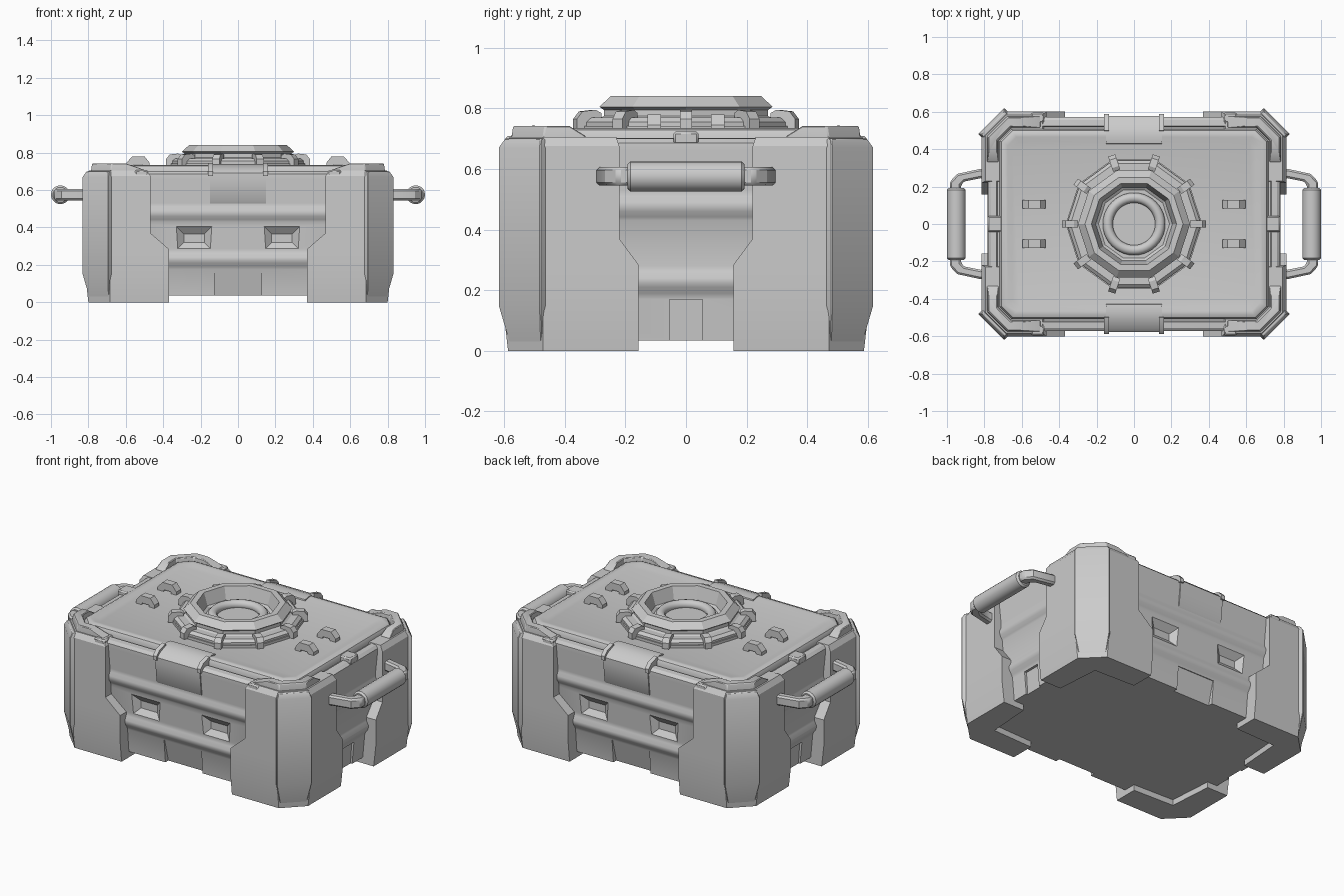
import bpy, bmesh
from math import cos, sin, tau, radians

old = bpy.data.objects.get("Cube")
if old:
    bpy.data.objects.remove(old, do_unlink=True)

grey = bpy.data.materials.new("plain grey")
grey.use_nodes = True
GREY = (0.6, 0.6, 0.6, 1)
grey.diffuse_color = GREY
grey.node_tree.nodes["Principled BSDF"].inputs["Base Color"].default_value = GREY


def loft(name, rings, closed=False, bevel=0, mirror=()):
    """Skin equal-length rings; cap the ends, or join last to first if closed."""
    bm = bmesh.new()
    rows = [[bm.verts.new(p) for p in ring] for ring in rings]
    pairs = list(zip(rows, rows[1:]))
    if closed:
        pairs.append((rows[-1], rows[0]))
    else:
        bm.faces.new(rows[0])
        bm.faces.new(rows[-1])
    for a, b in pairs:
        for i in range(len(a)):
            j = (i + 1) % len(a)
            bm.faces.new((a[i], a[j], b[j], b[i]))
    bmesh.ops.recalc_face_normals(bm, faces=bm.faces)
    mesh = bpy.data.meshes.new(name)
    bm.to_mesh(mesh)
    bm.free()
    mesh.materials.append(grey)
    ob = bpy.data.objects.new(name, mesh)
    bpy.context.collection.objects.link(ob)
    if bevel:
        mod = ob.modifiers.new("Bevel", "BEVEL")
        mod.width, mod.segments = bevel, 1
        mod.limit_method, mod.angle_limit = "ANGLE", radians(35)
    if mirror:
        mod = ob.modifiers.new("Mirror", "MIRROR")
        mod.use_axis = ("x" in mirror, "y" in mirror, False)
    return ob


def prism(name, pts, lo, hi, axis="z", **kw):
    """Extrude a flat outline along an axis."""
    place = {"z": lambda a, b, t: (a, b, t), "x": lambda a, b, t: (t, a, b),
             "y": lambda a, b, t: (a, t, b)}[axis]
    return loft(name, [[place(a, b, t) for a, b in pts] for t in (lo, hi)], **kw)


def box(name, x, y, z, **kw):
    return prism(name, [(x[0], y[0]), (x[1], y[0]), (x[1], y[1]), (x[0], y[1])], *z, **kw)


def lathe(name, profile, sides, **kw):
    """Turn a closed (radius, z) profile about the vertical axis."""
    return loft(name, [[(r * cos(tau * i / sides), r * sin(tau * i / sides), z)
                        for r, z in profile] for i in range(sides)], closed=True, **kw)


def octagon(hx, hy, c, z):
    q = [(hx, hy - c), (hx - c, hy)]
    q += [(-x, y) for x, y in reversed(q)]
    q += [(-x, -y) for x, y in q]
    return [(x, y, z) for x, y in q]


# Ribbed body and raised lid: (height, inset) from the widest outline
profile = [(.035, .058), (.175, .045), (.19, .04), (.21, .026), (.225, .02), (.24, .02),
           (.262, .032), (.28, .034), (.43, .026), (.442, .021), (.46, .009), (.475, .005),
           (.49, .006), (.51, .016), (.53, .017), (.66, .003), (.685, .004), (.70, .02),
           (.703, .05), (.693, .056), (.693, .066), (.714, .068), (.728, .076),
           (.735, .09), (.733, .11), (.726, .135)]
body = loft("body", [octagon(.785 - d, .575 - d, .09 - d * .4, z) for z, d in profile])


# Recesses cut in the walls, flaring outwards, deeper by slope at their foot
def cutter(x0, x1, z0, z1, depth, flare, slope, side, along):
    rings = []
    for d, f, s in ((depth, 0, slope), (.63 if along == "x" else .85, flare, 0)):
        ring = [(x0 - f, z0 - f, d - s), (x1 + f, z0 - f, d - s),
                (x1 + f, z1 + f, d), (x0 - f, z1 + f, d)]
        rings.append([(a, side * e, z) if along == "x" else (side * e, a, z)
                      for a, z, e in ring])
    return loft("recess_cutter", rings)


cutters = []
for s in (-1, 1):
    for x0, x1 in ((-.29, -.18), (.18, .29)):
        cutters.append(cutter(x0, x1, .32, .365, .515, .14, 0, s, "x"))
    cutters.append(cutter(-.125, .125, .02, .175, .525, 0, .04, s, "x"))
    cutters.append(cutter(-.055, .055, .02, .17, .725, 0, .01, s, "y"))
for cut in cutters:
    cut.hide_render = True
    mod = body.modifiers.new("Recess", "BOOLEAN")
    mod.object, mod.solver = cut, "EXACT"
bpy.context.view_layer.update()
baked = bpy.data.meshes.new_from_object(
    body.evaluated_get(bpy.context.evaluated_depsgraph_get()))
body.modifiers.clear()
body.data = baked
for cut in cutters:
    bpy.data.objects.remove(cut, do_unlink=True)

# Corner armour, stepped narrower above the waist
rings = []
for z, xa, ya, d in ((0, .37, .157, .015), (.13, .37, .157, 0), (.285, .37, .157, 0),
                     (.37, .468, .22, 0), (.675, .468, .22, 0), (.705, .49, .23, .02)):
    x, y = .815 - d, .602 - d
    rings.append([(xa, y, z), (.685, y, z), (x, .472, z), (x, ya, z),
                  (.66, ya, z), (.64, .43, z), (xa, .44, z)])
loft("corner_armour", rings, mirror="xy")

# Slanted guard plate on each corner edge: (height, half width, push outwards)
rings = []
for z, w, out in ((0, .07, -.032), (.15, .098, .002), (.67, .098, .002), (.70, .085, -.015)):
    k = .5 ** .5
    rings.append([(.762 + (o + t) * k, .549 + (o - t) * k, z)
                  for o, t in ((-.05, -w), (out, -w), (out, w), (-.05, w))])
loft("corner_guard", rings, mirror="xy", bevel=.003)

# Bent caps over the top corners
cap = [(.50, .575), (.68, .575), (.785, .47), (.785, .33), (.725, .33), (.725, .445),
       (.655, .515), (.50, .515)]
cap_top = [(.60, .57), (.675, .57), (.78, .465), (.78, .385), (.73, .385), (.73, .45),
           (.66, .52), (.60, .52)]
loft("corner_cap", [[(x, y, z) for x, y in pts] for z, pts in
                    ((.69, cap), (.708, cap), (.742, cap_top))], mirror="xy", bevel=.004)
box("armour_top_pad", (.48, .55), (.54, .596), (.66, .708), mirror="xy", bevel=.008)

# Flush lid latches at front and back
latch = [(.545, .51), (.566, .54), (.578, .655), (.578, .69), (.558, .71), (.51, .73),
         (.47, .739), (.43, .733), (.42, .70), (.48, .66)]
prism("latch", latch, -.15, .15, "x", mirror="y")
tab = [(.56, .675), (.587, .675), (.587, .70), (.56, .728), (.50, .745), (.49, .70)]
prism("latch_tab", tab, .135, .16, "x", mirror="xy")
box("side_latch", (.69, .783), (-.042, .042), (.68, .724), mirror="x", bevel=.008)

# Arched loops on the lid
arch = [(.472, .72), (.472, .745), (.50, .78), (.565, .78), (.597, .745), (.597, .72),
        (.56, .72), (.555, .737), (.51, .737), (.505, .72)]
prism("lid_loop", arch, .083, .127, "y", mirror="xy")

# Ten-sided hatch: base, lower band and sloped collar
lathe("hatch_base", [(.02, .715), (.365, .715), (.365, .742), (.02, .742)], 10)
lathe("hatch_band", [(.30, .735), (.358, .735), (.358, .755), (.34, .77), (.30, .77)], 10)
lathe("hatch_collar", [(.19, .735), (.31, .735), (.31, .76), (.285, .775), (.285, .795),
                       (.30, .805), (.262, .84), (.228, .84), (.205, .765), (.19, .755)], 10)

# Clamps at the corners of the hatch
for i in range(10):
    clamp = prism("hatch_clamp", [(.30, .73), (.385, .73), (.385, .765), (.365, .79),
                                  (.32, .795), (.30, .785)], -.02, .02, "y")
    clamp.rotation_euler.z = tau * i / 10

# Round rim and disc in the hatch
lathe("round_rim", [(.14 + .027 * cos(tau * i / 12), .765 + .027 * sin(tau * i / 12))
                    for i in range(12)], 40)
disc = [[(r * cos(tau * i / 40), r * sin(tau * i / 40), z) for i in range(40)]
        for r, z in ((.20, .73), (.20, .755), (.14, .755))]
loft("round_disc", disc)

# Side handles: bent arms and a round grip
arm = [(.74, .235), (.78, .285), (.82, .295), (.945, .268), (.985, .225), (.985, .18),
       (.925, .18), (.925, .21), (.905, .228), (.82, .245), (.79, .235)]
prism("handle_arm", arm, .545, .606, mirror="xy", bevel=.01)
grip = [[(.95 + r * cos(tau * i / 20), y, .575 + r * sin(tau * i / 20)) for i in range(20)]
        for y, r in ((-.193, .04), (-.183, .05), (.183, .05), (.193, .04))]
loft("handle_grip", grip, mirror="x")

# Smooth shading with sharp edges kept; the faceted hatch stays flat
bpy.ops.object.select_all(action="DESELECT")
for ob in bpy.context.collection.objects:
    if (ob.type == "MESH" and grey.name in ob.data.materials
            and not ob.name.startswith("hatch")):
        ob.select_set(True)
        bpy.context.view_layer.objects.active = ob
bpy.ops.object.shade_smooth_by_angle(angle=radians(32))
